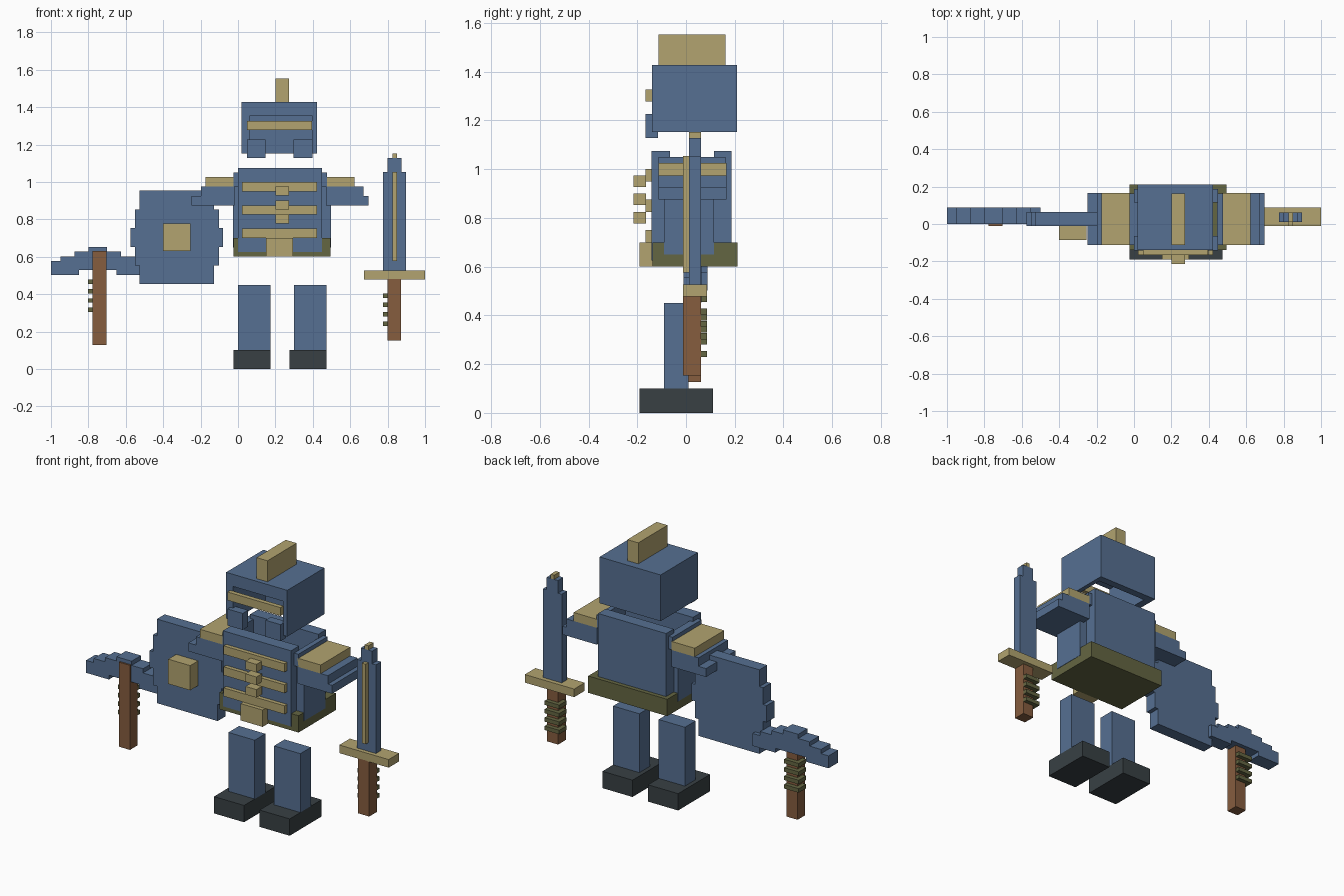
import bpy, bmesh

if "Cube" in bpy.data.objects:
    bpy.data.objects.remove(bpy.data.objects["Cube"])


def material(name, rgb):
    m = bpy.data.materials.new(name)
    lin = [((c / 255 + 0.055) / 1.055) ** 2.4 for c in rgb]
    m.diffuse_color = (*lin, 1)
    m.use_nodes = True
    m.node_tree.nodes["Principled BSDF"].inputs["Base Color"].default_value = m.diffuse_color
    return m


STEEL = material("steel_blue", (86, 112, 146))
BRASS = material("brass", (178, 164, 112))
OLIVE = material("olive", (100, 102, 66))
WOOD = material("wood", (134, 93, 63))
DARK = material("dark", (56, 64, 68))


def finish(name, bm, mat):
    bmesh.ops.recalc_face_normals(bm, faces=bm.faces)
    me = bpy.data.meshes.new(name)
    bm.to_mesh(me)
    bm.free()
    me.materials.append(mat)
    ob = bpy.data.objects.new(name, me)
    bpy.context.collection.objects.link(ob)
    return ob


def box(name, mat, x, y, z):
    """Box from (min, max) ranges on each axis."""
    bm = bmesh.new()
    bmesh.ops.create_cube(bm, size=1)
    for v in bm.verts:
        v.co = [r[0] if c < 0 else r[1] for c, r in zip(v.co, (x, y, z))]
    return finish(name, bm, mat)


def plate(name, mat, pts, y):
    """Front-view (x, z) outline extruded through the y range."""
    bm = bmesh.new()
    f = bm.faces.new([bm.verts.new((px, y[0], pz)) for px, pz in pts])
    r = bmesh.ops.extrude_face_region(bm, geom=[f])
    for v in r["geom"]:
        if isinstance(v, bmesh.types.BMVert):
            v.co.y = y[1]
    return finish(name, bm, mat)


def cut(ob, cutter):
    m = ob.modifiers.new("cut", 'BOOLEAN')
    m.operation = 'DIFFERENCE'
    m.solver = 'EXACT'
    m.object = cutter
    cutter.hide_render = True
    cutter.hide_viewport = True


def mirrored(pts, cx):
    """Complete a half outline of (half_width, z) points around cx."""
    return [(cx + w, z) for w, z in pts] + [(cx - w, z) for w, z in reversed(pts)]


# Boots and legs
for side, x0, bx in (("left", 0.0, -0.025), ("right", 0.30, 0.275)):
    box(side + "_boot", DARK, (bx, bx + 0.198), (-0.19, 0.11), (0, 0.10))
    box(side + "_leg", STEEL, (x0, x0 + 0.173), (-0.09, 0.01), (0.10, 0.45))

# Belt and buckle
box("belt", OLIVE, (-0.025, 0.495), (-0.138, 0.212), (0.60, 0.70))
box("buckle", BRASS, (0.15, 0.295), (-0.19, -0.138), (0.60, 0.70))

# Hollow torso armour
box("chest_plate", STEEL, (0, 0.448), (-0.142, -0.065), (0.625, 1.075))
box("back_plate", STEEL, (0, 0.448), (0.115, 0.187), (0.66, 1.075))
for side, px, sx in (("left", (-0.027, 0.02), (-0.025, 0.02)),
                     ("right", (0.448, 0.497), (0.445, 0.475))):
    box(side + "_side_panel", STEEL, px, (-0.09, 0.115), (0.65, 1.0))
    box(side + "_shoulder_strap", STEEL, sx, (-0.112, 0.163), (0.975, 1.05))

# Chest ribs and studs
for i in range(3):
    z = 0.70 + 0.125 * i
    box("chest_rib", BRASS, (0.022, 0.422), (-0.166, -0.140), (z, z + 0.05))
    z = 0.777 + 0.075 * i
    box("chest_stud", BRASS, (0.2, 0.272), (-0.215, -0.164), (z, z + 0.048))

# Stepped shoulder guards with brass pads
for side, inner, s in (("left", -0.02, -1), ("right", 0.47, 1)):
    steps = [(0, 0.875), (0.228, 0.875), (0.228, 0.925), (0.178, 0.925) if s < 0 else (0.20, 0.925),
             (0.178, 0.975) if s < 0 else (0.20, 0.975), (0, 0.975)]
    plate(side + "_shoulder_guard", STEEL, [(inner + s * w, z) for w, z in steps], (-0.112, 0.166))
    box(side + "_shoulder_pad", BRASS, sorted((inner, inner + s * 0.153)), (-0.112, 0.166), (0.975, 1.026))

# Hollow helmet, open below with a face opening
helmet = box("helmet", STEEL, (0.02, 0.422), (-0.14, 0.21), (1.152, 1.427))
cut(helmet, box("helmet_hollow", STEEL, (0.065, 0.395), (-0.10, 0.165), (1.0, 1.355)))
cut(helmet, box("face_opening", STEEL, (0.065, 0.395), (-0.3, 0.0), (1.0, 1.355)))
box("visor_bar", BRASS, (0.047, 0.396), (-0.166, -0.139), (1.278, 1.327))
for x in (0.047, 0.297):
    box("cheek_guard", STEEL, (x, x + 0.1), (-0.166, -0.115), (1.128, 1.226))
box("crest", BRASS, (0.2, 0.272), (-0.112, 0.163), (1.427, 1.552))


# Handle with wrapped grip rings
def grip(prefix, x, zr, y, ring_z):
    box(prefix + "_handle", WOOD, (x, x + 0.073), y, zr)
    for i in range(4):
        z = ring_z + i * 0.05
        box(prefix + "_grip_ring", OLIVE, (x - 0.025, x + 0.071), (0.016, 0.086), (z, z + 0.024))


# Upright sword
grip("sword", 0.799, (0.153, 0.48), (-0.012, 0.061), 0.23)
box("sword_guard", BRASS, (0.675, 1.0), (-0.012, 0.087), (0.478, 0.526))
plate("sword_blade", STEEL, mirrored([(0.062, 0.526), (0.062, 1.053), (0.037, 1.053), (0.037, 1.128)], 0.837),
      (0.012, 0.061))
box("sword_fuller", BRASS, (0.825, 0.849), (-0.012, 0.02), (0.577, 1.053))
box("sword_tip", BRASS, (0.825, 0.849), (0.012, 0.061), (1.128, 1.153))

# Second weapon with a stepped crosspiece
grip("broken_sword", -0.777, (0.127, 0.63), (-0.010, 0.061), 0.304)
plate("stepped_guard", STEEL,
      [(-0.85, 0.503), (-0.85, 0.528), (-0.65, 0.528), (-0.65, 0.503), (-0.5, 0.503), (-0.5, 0.577),
       (-0.55, 0.577), (-0.55, 0.602), (-0.625, 0.602), (-0.625, 0.627), (-0.7, 0.627), (-0.7, 0.652),
       (-0.8, 0.652), (-0.8, 0.627), (-0.875, 0.627), (-0.875, 0.602), (-0.95, 0.602), (-0.95, 0.577),
       (-1.0, 0.577), (-1.0, 0.503)], (0.0, 0.088))

# Stepped shield with centre boss
plate("shield", STEEL,
      mirrored([(0.2, 0.453), (0.2, 0.553), (0.225, 0.553), (0.225, 0.653), (0.248, 0.653),
                (0.248, 0.753), (0.225, 0.753), (0.225, 0.853), (0.2, 0.853), (0.2, 0.953)], -0.327),
      (-0.01, 0.063))
box("shield_boss", BRASS, (-0.4, -0.255), (-0.085, -0.008), (0.63, 0.777))
